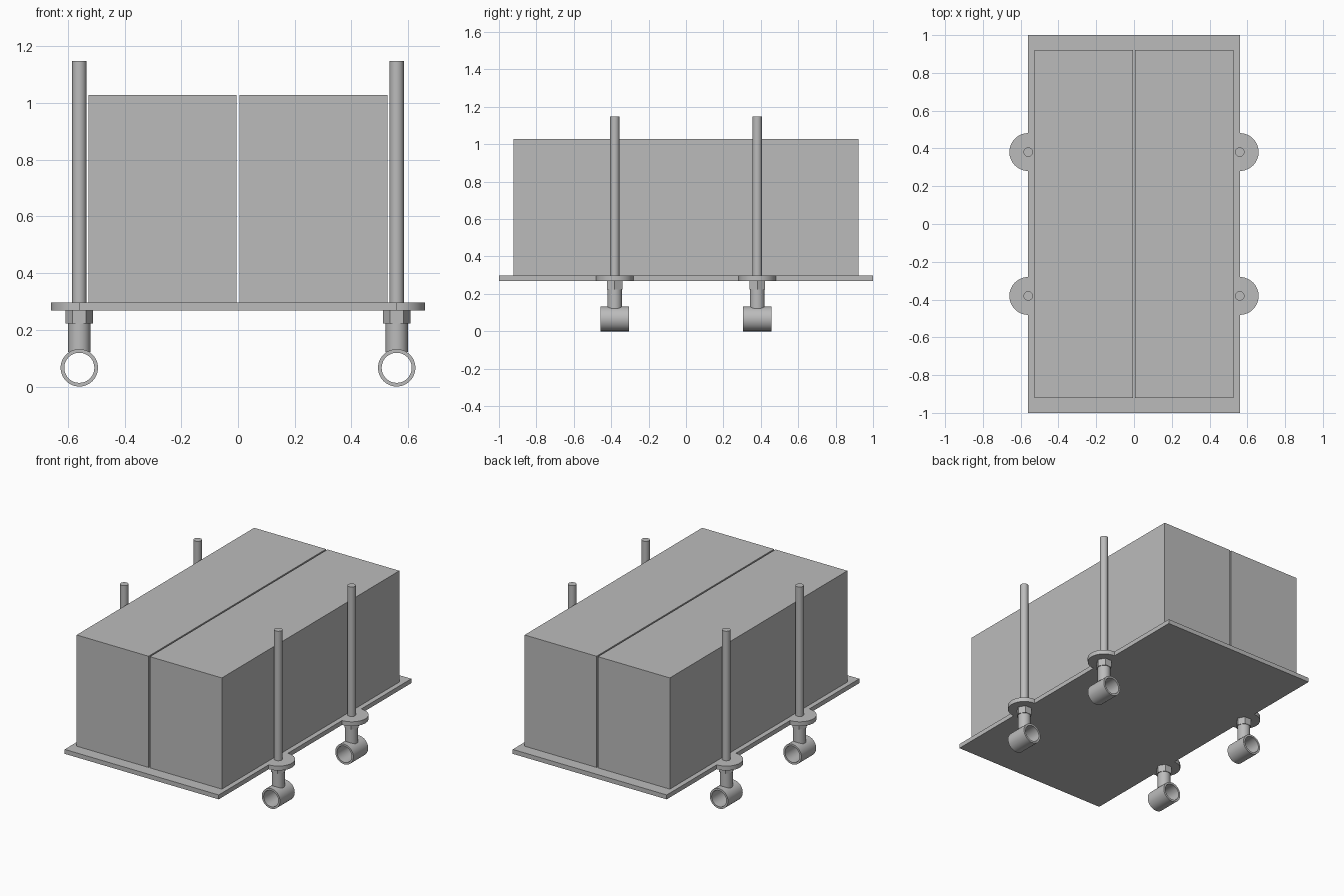
import bpy, bmesh, math
from mathutils import Matrix

cube = bpy.data.objects.get("Cube")
if cube:
    bpy.data.objects.remove(cube, do_unlink=True)

# Single plain grey
grey = bpy.data.materials.new("grey")
grey.use_nodes = True
colour = (0.5, 0.5, 0.5, 1)
grey.diffuse_color = colour
grey.node_tree.nodes["Principled BSDF"].inputs["Base Color"].default_value = colour

HALF_W, HALF_L = 0.56, 1.0
POST_X, POST_Y = 0.56, 0.381
PLATE_BOTTOM, PLATE_TOP = 0.268, 0.297


def finish(name, bm, smooth=False):
    bmesh.ops.recalc_face_normals(bm, faces=bm.faces)
    mesh = bpy.data.meshes.new(name)
    bm.to_mesh(mesh)
    bm.free()
    mesh.materials.append(grey)
    obj = bpy.data.objects.new(name, mesh)
    bpy.context.collection.objects.link(obj)
    if smooth:
        bpy.ops.object.select_all(action='DESELECT')
        obj.select_set(True)
        bpy.context.view_layer.objects.active = obj
        bpy.ops.object.shade_smooth_by_angle(angle=math.radians(30))
    return obj


def box(name, x0, x1, y0, y1, z0, z1):
    bm = bmesh.new()
    centre = Matrix.Translation(((x0 + x1) / 2, (y0 + y1) / 2, (z0 + z1) / 2))
    size = Matrix.Diagonal((x1 - x0, y1 - y0, z1 - z0, 1))
    bmesh.ops.create_cube(bm, size=1, matrix=centre @ size)
    return finish(name, bm)


def upright(name, x, y, z0, z1, radius, sides=40):
    bm = bmesh.new()
    place = Matrix.Translation((x, y, (z0 + z1) / 2)) @ Matrix.Rotation(math.pi / 2, 4, 'Z')
    bmesh.ops.create_cone(bm, cap_ends=True, segments=sides, radius1=radius,
                          radius2=radius, depth=z1 - z0, matrix=place)
    return finish(name, bm, smooth=sides > 6)


def tube(name, x, y, z, outer, inner, length, sides=48):
    # Rectangular wall section spun around the lengthwise axis
    bm = bmesh.new()
    h = length / 2
    section = [(inner, -h), (outer, -h), (outer, h), (inner, h)]
    rings = []
    for i in range(sides):
        a = math.tau * i / sides
        rings.append([bm.verts.new((x + r * math.cos(a), y + d, z + r * math.sin(a)))
                      for r, d in section])
    for i in range(sides):
        a, b = rings[i], rings[(i + 1) % sides]
        for j in range(4):
            k = (j + 1) % 4
            bm.faces.new((a[j], a[k], b[k], b[j]))
    return finish(name, bm, smooth=True)


# Base plate with a half-round lug at each post, as one extruded outline
def lug(y, steps=24, radius=0.1):
    return [(HALF_W + radius * math.sin(math.pi * i / steps),
             y - radius * math.cos(math.pi * i / steps)) for i in range(steps + 1)]


right_edge = [(HALF_W, -HALF_L)] + lug(-POST_Y) + lug(POST_Y) + [(HALF_W, HALF_L)]
outline = right_edge + [(-x, -y) for x, y in right_edge]
bm = bmesh.new()
face = bm.faces.new([bm.verts.new((x, y, PLATE_BOTTOM)) for x, y in outline])
extruded = bmesh.ops.extrude_face_region(bm, geom=[face], use_keep_orig=True)
top = [v for v in extruded["geom"] if isinstance(v, bmesh.types.BMVert)]
bmesh.ops.translate(bm, verts=top, vec=(0, 0, PLATE_TOP - PLATE_BOTTOM))
finish("base_plate", bm, smooth=True)

# Two long blocks with a narrow gap
box("left_block", 0.005, 0.528, -0.922, 0.922, PLATE_TOP, 1.028)
box("right_block", -0.528, -0.005, -0.922, 0.922, PLATE_TOP, 1.028)

# Posts with nut, stem and open pipe clamp below
for side, sx in (("left", 1), ("right", -1)):
    for end, sy in (("front", -1), ("back", 1)):
        x, y = sx * POST_X, sy * POST_Y
        tag = f"{end}_{side}"
        upright(f"{tag}_post", x, y, PLATE_TOP, 1.148, 0.025)
        upright(f"{tag}_nut", x, y, 0.222, PLATE_BOTTOM, 0.048, sides=6)
        upright(f"{tag}_stem", x, y, 0.121, 0.222, 0.039)
        tube(f"{tag}_pipe_ring", x, y, 0.066, 0.066, 0.053, 0.153)
